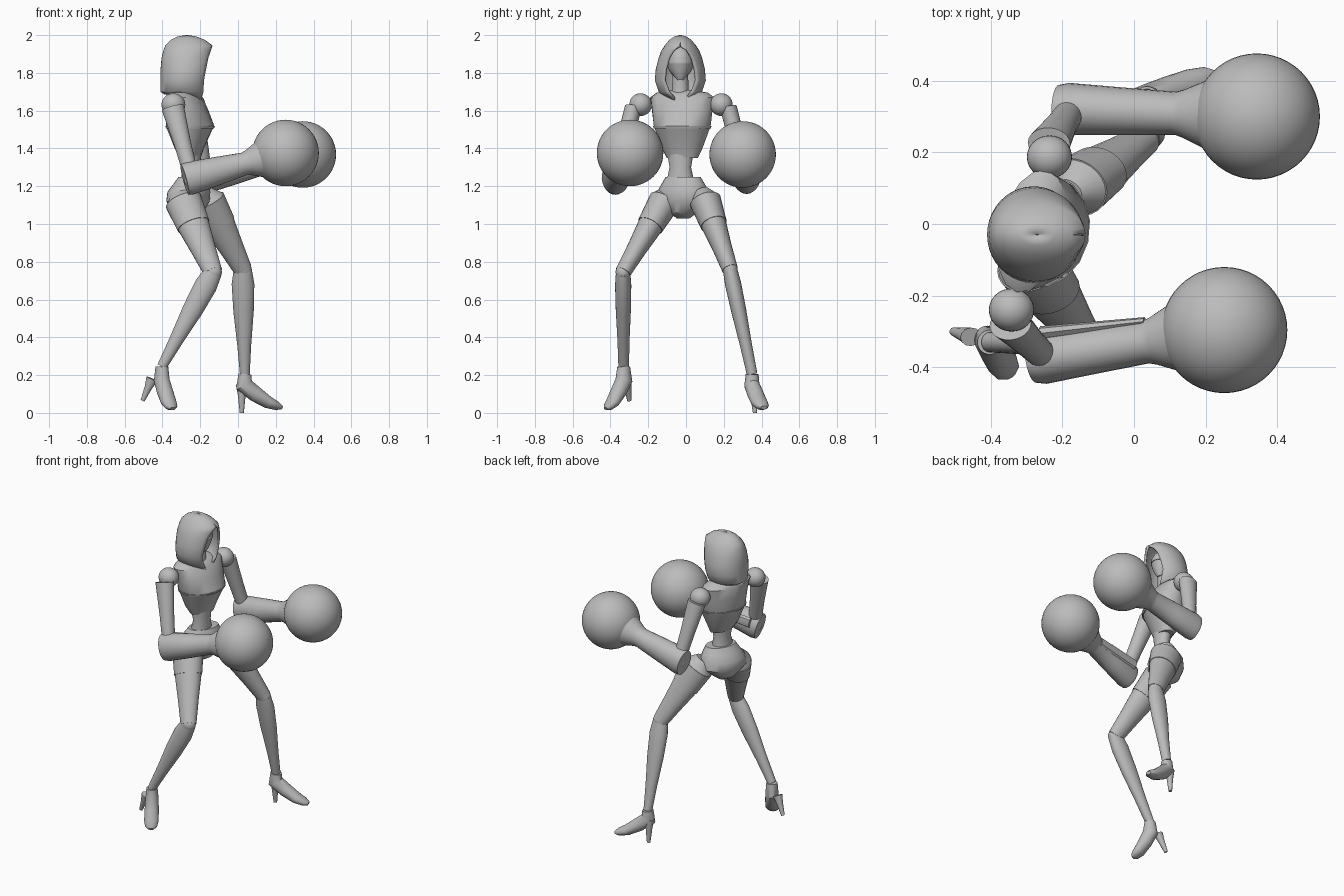
import bpy, bmesh
from math import sin, cos, pi, radians
from mathutils import Vector

cube = bpy.data.objects.get("Cube")
if cube:
    bpy.data.objects.remove(cube, do_unlink=True)

grey_level = 0.5
grey = bpy.data.materials.new("plain_grey")
grey.use_nodes = True
grey.diffuse_color = (grey_level, grey_level, grey_level, 1)
grey.node_tree.nodes["Principled BSDF"].inputs["Base Color"].default_value = grey.diffuse_color

X, Z = Vector((1, 0, 0)), Vector((0, 0, 1))


def finish(name, bm, angle=35):
    """Turn the bmesh into a named, smooth shaded grey object."""
    mesh = bpy.data.meshes.new(name)
    bm.to_mesh(mesh)
    bm.free()
    mesh.materials.append(grey)
    part = bpy.data.objects.new(name, mesh)
    bpy.context.collection.objects.link(part)
    bpy.ops.object.select_all(action='DESELECT')
    part.select_set(True)
    bpy.context.view_layer.objects.active = part
    bpy.ops.object.shade_smooth_by_angle(angle=radians(angle))
    return part


def skin(bm, rings, closed=True):
    """Join neighbouring rings with quads."""
    count = len(rings[0])
    for low, high in zip(rings, rings[1:]):
        for j in range(count if closed else count - 1):
            k = (j + 1) % count
            bm.faces.new((low[j], low[k], high[k], high[j]))


def loft(name, points, radii, ref=X, sides=24, axis=None):
    """Capped tube through points; each radius pair is (along ref, sideways)."""
    bm = bmesh.new()
    rings = []
    last = len(points) - 1
    for i, (point, (along, across)) in enumerate(zip(points, radii)):
        tangent = axis or (points[min(i + 1, last)] - points[max(i - 1, 0)]).normalized()
        u = (ref - tangent * ref.dot(tangent)).normalized()
        v = tangent.cross(u)
        turns = [2 * pi * k / sides for k in range(sides)]
        rings.append([bm.verts.new(point + u * along * cos(a) + v * across * sin(a))
                      for a in turns])
    skin(bm, rings)
    bm.faces.new(rings[0][::-1])
    bm.faces.new(rings[-1])
    return finish(name, bm)


def limb(name, start, end, profile, ref=X, sides=24):
    """Straight tapered limb; profile rows are (fraction of length, radii)."""
    points = [start.lerp(end, row[0]) for row in profile]
    return loft(name, points, [row[1:] for row in profile], ref, sides)


def stack(name, rows, ref=X, sides=24, y=-.03):
    """Level rings; rows are (height, x, front radius, side radius)."""
    points = [Vector((x, y, z)) for z, x, _, _ in rows]
    return loft(name, points, [row[2:] for row in rows], ref, sides, Z)


def ball(name, centre, size, segments=32):
    bm = bmesh.new()
    bmesh.ops.create_uvsphere(bm, u_segments=segments, v_segments=segments // 2, radius=1)
    bmesh.ops.scale(bm, verts=bm.verts, vec=size)
    bmesh.ops.translate(bm, verts=bm.verts, vec=centre)
    return finish(name, bm, 60)


# Hood: an open shell whose front gap narrows towards the peak
hood_levels = [(1.65, -.29, .1, .075, 20), (1.7, -.285, .125, .115, 35),
               (1.76, -.28, .13, .135, 40), (1.82, -.275, .135, .13, 38),
               (1.88, -.27, .135, .115, 33), (1.92, -.265, .13, .1, 20),
               (1.945, -.26, .125, .083, 2), (1.975, -.265, .09, .058, 0),
               (1.993, -.27, .05, .03, 0), (2, -.27, .004, .003, 0)]
bm = bmesh.new()
rings = []
for z, x, depth, width, gap in hood_levels:
    ring = []
    for k in range(33):
        a = radians(gap + (360 - 2 * gap) * k / 32)
        rise = .018 * (1 - cos(a)) if not rings else 0
        ring.append(bm.verts.new((x + depth * cos(a), width * sin(a) - .03, z + rise)))
    rings.append(ring)
skin(bm, rings, closed=False)
bmesh.ops.remove_doubles(bm, verts=bm.verts, dist=.0005)
hood = finish("hood", bm, 50)
shell = hood.modifiers.new("thickness", 'SOLIDIFY')
shell.thickness, shell.offset = .014, -1

# Face, mask and neck
ball("head", Vector((-.275, -.03, 1.86)), Vector((.095, .07, .09)))
stack("mask", [(1.762, -.225, .012, .015), (1.785, -.235, .035, .035),
               (1.82, -.25, .062, .055), (1.85, -.262, .083, .07)])
stack("visor", [(1.855, -.262, .086, .07), (1.885, -.265, .084, .068)])
stack("neck", [(1.64, -.275, .06, .06), (1.7, -.27, .045, .045), (1.8, -.26, .04, .04)])

# Torso and pelvis, turned a little to the right
chest_front = Vector((.97, -.24, 0))
stack("chest", [(1.35, -.25, .05, .085), (1.4, -.258, .075, .11),
                (1.5, -.255, .118, .148), (1.52, -.253, .126, .155),
                (1.6, -.268, .108, .165), (1.67, -.285, .092, .175),
                (1.695, -.29, .07, .14), (1.71, -.285, .04, .06)], chest_front, 16, -.02)
stack("bust_seam", [(1.506, -.254, .126, .156), (1.518, -.254, .13, .159)],
      chest_front, 16, -.02)
stack("waist", [(1.22, -.25, .055, .075), (1.3, -.245, .045, .058),
                (1.4, -.25, .055, .075)], chest_front)
stack("pelvis", [(1.03, -.265, .03, .035), (1.06, -.265, .08, .075),
                 (1.12, -.265, .105, .15), (1.17, -.26, .105, .145),
                 (1.21, -.25, .085, .122), (1.25, -.245, .062, .098)],
      Vector((.9, -.44, 0)), 24, -.015)

# Profiles shared by both sides: fraction of length, then two radii
thigh = [(0, .05, .042), (.12, .095, .08), (.42, .085, .067), (.72, .066, .052), (1, .05, .042)]
thigh_band = [(f, a + .004, b + .004) for f, a, b in thigh[1:3]]
shin = [(0, .048, .038), (.14, .06, .043), (.4, .054, .04), (.72, .037, .032), (1, .026, .028)]
heel = [(0, .032, .026), (.4, .02, .02), (1, .011, .011)]
upper_arm = [(0, .06, .045), (.5, .045, .042), (1, .038, .038)]
forearm = [(0, .083, .066), (.05, .088, .073), (.33, .075, .066),
           (.59, .061, .06), (.63, .067, .067), (.76, .1, .1)]
# Shoe path: forward fraction, drop fraction, two radii
shoe = [(0, 0, .034, .034), (-.02, .32, .047, .04), (.28, .59, .042, .043),
        (.62, .84, .033, .044), (.87, .95, .023, .036), (1, 1, .01, .017)]


def build_leg(side, hip, knee, ankle, toe, heel_top, heel_tip):
    hip, knee, ankle, toe = Vector(hip), Vector(knee), Vector(ankle), Vector(toe)
    limb(side + "_thigh", hip, knee, thigh)
    limb(side + "_thigh_band", hip, knee, thigh_band)
    ball(side + "_knee", knee, Vector((.047, .04, .047)), 20)
    limb(side + "_shin", knee, ankle, shin)
    reach = toe - ankle
    drop = Z * reach.z
    forward = reach - drop
    path = [ankle + forward * f + drop * d for f, d, _, _ in shoe]
    loft(side + "_shoe", path, [row[2:] for row in shoe], forward.normalized())
    limb(side + "_heel", Vector(heel_top), Vector(heel_tip), heel, sides=12)


def build_arm(side, shoulder, sleeve, elbow, fist):
    sleeve, elbow, fist = Vector(sleeve), Vector(elbow), Vector(fist)
    ball(side + "_shoulder", Vector(shoulder), Vector((.063, .06, .06)))
    limb(side + "_upper_arm", sleeve, elbow, upper_arm)
    ball(side + "_elbow", elbow, Vector((.045, .045, .045)), 20)
    limb(side + "_forearm", elbow - X * .04, fist, forearm, Z)
    ball(side + "_fist", fist, Vector((.176, .176, .176)), 48)


build_leg("left", (-.19, .085, 1.17), (.025, .233, .76), (.036, .35, .205),
          (.232, .412, .028), (.02, .358, .15), (.02, .365, 0))
build_leg("right", (-.31, -.085, 1.17), (-.132, -.333, .745), (-.403, -.33, .245),
          (-.345, -.424, .022), (-.455, -.315, .18), (-.505, -.3, .065))
build_arm("left", (-.236, .187, 1.632), (-.237, .225, 1.615),
          (-.172, .322, 1.24), (.343, .3, 1.368))
build_arm("right", (-.342, -.24, 1.632), (-.345, -.28, 1.615),
          (-.242, -.378, 1.235), (.252, -.296, 1.376))
limb("right_forearm_panel", Vector((-.26, -.305, 1.28)), Vector((.03, -.272, 1.32)),
     [(0, .035, .02), (1, .03, .012)], Z, 8)
